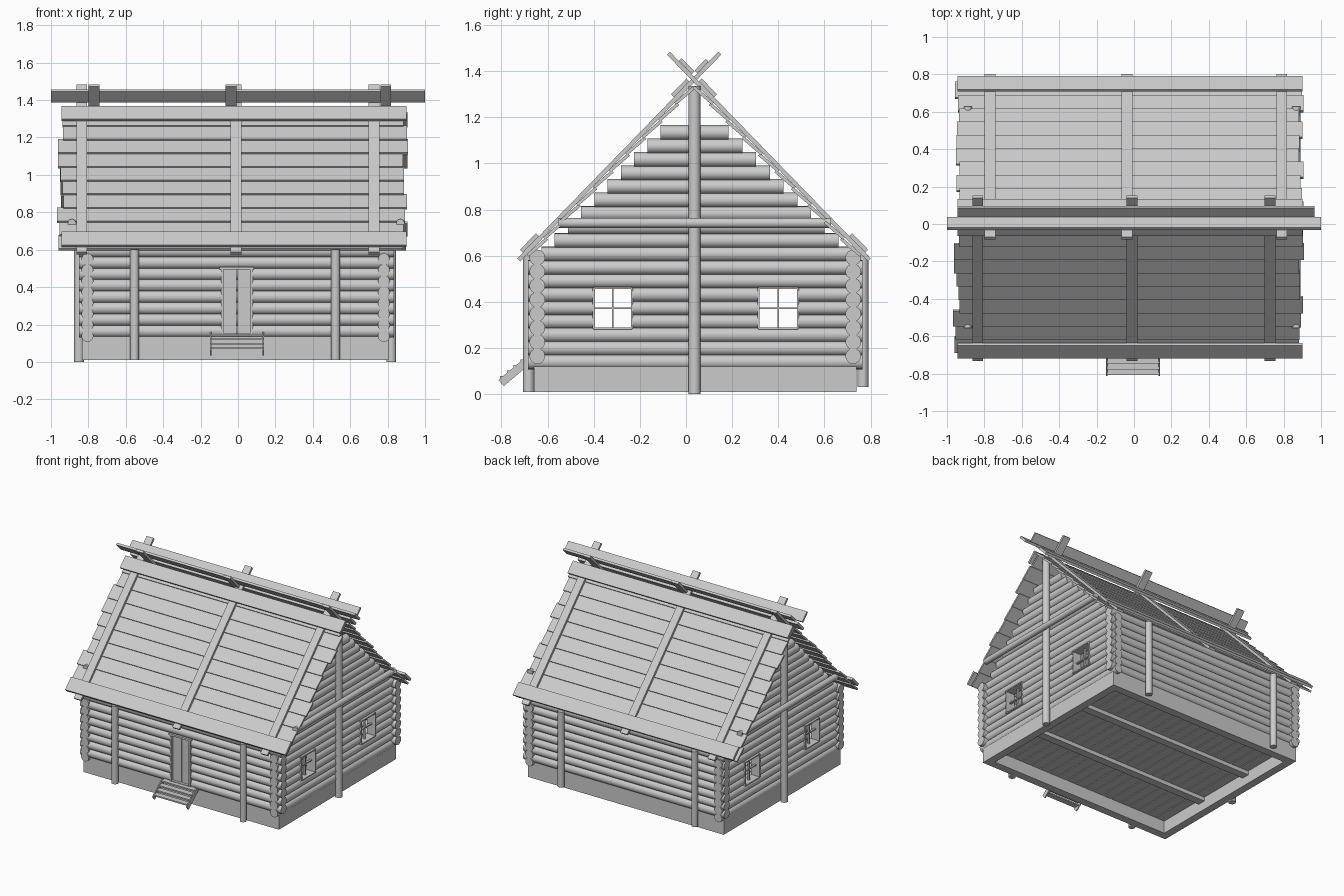
import bpy, bmesh, random
from math import radians, sin, cos, pi
from mathutils import Matrix, Vector

if "Cube" in bpy.data.objects:
    bpy.data.objects.remove(bpy.data.objects["Cube"])

random.seed(4)
parts = {}


def part(name):
    return parts.setdefault(name, bmesh.new())


def box(name, x, y, z, rot=0):
    """Box from (min, max) ranges, turned about the x axis."""
    c = [(r[0] + r[1]) / 2 for r in (x, y, z)]
    s = [r[1] - r[0] for r in (x, y, z)]
    m = Matrix.Translation(c) @ Matrix.Rotation(rot, 4, 'X') @ Matrix.Diagonal((*s, 1))
    bmesh.ops.create_cube(part(name), size=1, matrix=m)


def log(name, a, b, r, seg=16):
    """Round log between two points."""
    a, b = Vector(a), Vector(b)
    d = b - a
    m = Matrix.Translation((a + b) / 2) @ d.to_track_quat('Z', 'Y').to_matrix().to_4x4()
    bmesh.ops.create_cone(part(name), cap_ends=True, segments=seg, radius1=r,
                          radius2=r, depth=d.length, matrix=m)


X0, X1 = -0.805, 0.78      # side wall log axes
Y0, Y1 = -0.645, 0.725     # front and back wall log axes
PITCH = 0.0585
WINDOWS = ((-0.40, -0.235), (0.315, 0.485))

# foundation ring
for y in ((-0.66, -0.60), (0.68, 0.74)):
    box("foundation", (-0.835, 0.805), y, (0.01, 0.135))
for x in ((-0.835, -0.775), (0.745, 0.805)):
    box("foundation", x, (-0.60, 0.68), (0.01, 0.135))

# floor planks on two beams
for i in range(19):
    x = -0.775 + i * 0.08
    box("floor", (x, x + 0.074), (-0.62, 0.70), (0.105, 0.125))
for y in (-0.2, 0.27):
    box("floor_beams", (-0.78, 0.75), (y - 0.03, y + 0.03), (0.075, 0.105))

# side walls with stepped gables and window gaps
for x in (X0, X1):
    for k in range(18):
        z = 0.11 + PITCH * (k + 0.5)
        a, b = -0.685, 0.765
        if k >= 8:
            i = 17 - k
            a, b = -0.11 - 0.0575 * i, 0.185 + 0.0595 * i
        cuts = [a, b]
        if 3 <= k <= 5:
            cuts = [a, WINDOWS[0][0], WINDOWS[0][1], WINDOWS[1][0], WINDOWS[1][1], b]
        for p, q in zip(cuts[::2], cuts[1::2]):
            log("side_wall_logs", (x, p, z), (x, q, z), 0.032)

# front and back walls, with the door gap in front
for y in (Y0, Y1):
    for k in range(8):
        z = 0.165 + 0.061 * k
        cuts = [-0.85, 0.835]
        if y == Y0 and z < 0.5:
            cuts = [-0.85, -0.085, 0.075, 0.835]
        for p, q in zip(cuts[::2], cuts[1::2]):
            log("long_wall_logs", (p, y, z), (q, y, z), 0.034)

# windows: frame and glazing bars
for x in (X0, X1):
    for a, b in WINDOWS:
        lo, hi, t = 0.285, 0.46, 0.009
        xr, xb = (x - 0.036, x + 0.036), (x - 0.008, x + 0.008)
        c, m = (a + b) / 2, (lo + hi) / 2
        for y in (a, b):
            box("window_frames", xr, (y - t / 2, y + t / 2), (lo, hi))
        for z in (lo, hi):
            box("window_frames", xr, (a, b), (z - t / 2, z + t / 2))
        box("window_bars", xb, (c - 0.004, c + 0.004), (lo, hi))
        box("window_bars", xb, (a, b), (m - 0.004, m + 0.004))

# door with frame and brace
box("door", (-0.08, -0.008), (-0.665, -0.645), (0.15, 0.495))
box("door", (-0.004, 0.07), (-0.665, -0.645), (0.15, 0.495))
for x in (-0.085, 0.072):
    box("door_frame", (x - 0.007, x + 0.007), (-0.685, -0.62), (0.15, 0.50))
box("door_frame", (-0.10, 0.085), (-0.687, -0.62), (0.495, 0.508))
box("door_frame", (-0.092, 0.08), (-0.685, -0.62), (0.14, 0.153))

# steps
for x in (-0.147, 0.136):
    box("step_sides", (x - 0.004, x + 0.004), (-0.82, -0.665), (0.08, 0.115), radians(40))
for i in range(4):
    y, z = -0.785 + 0.03 * i, 0.068 + 0.024 * i
    box("step_treads", (-0.145, 0.135), (y - 0.022, y + 0.022), (z, z + 0.01))

# posts and gable cross beams
for x in (-0.553, 0.522):
    log("eave_posts", (x, -0.682, 0.01), (x, -0.682, 0.60), 0.024)
for x in (-0.61, 0.51):
    log("eave_posts", (x, 0.767, 0.03), (x, 0.767, 0.60), 0.024)
for x, xb in ((-0.85, -0.888), (0.82, 0.868)):
    log("gable_posts", (x, 0.037, 0), (x, 0.037, 1.335), 0.026)
    log("gable_beams", (xb, -0.555, 0.742), (xb, 0.628, 0.742), 0.022)

# roof
PIT = radians(45.8)
CY = 0.035


def roof_board(name, side, x, s, off, t, tilt=0):
    """Board on a slope: s is the range up from the eave, off its height above the battens."""
    sc, w = (s[0] + s[1]) / 2, s[1] - s[0]
    y = -0.725 + sc * cos(PIT) - off * sin(PIT)
    z = 0.582 + sc * sin(PIT) + off * cos(PIT)
    if side > 0:
        y = 2 * CY - y
    ang = (PIT - tilt) * -side
    box(name, x, (y - w / 2, y + w / 2), (z - t / 2, z + t / 2), ang)


BATTENS = {-1: (-0.835, -0.01, 0.728), 1: (-0.77, -0.038, 0.79)}
for side in (-1, 1):
    for x in BATTENS[side]:
        roof_board("roof_battens", side, (x - 0.029, x + 0.029), (0, 1.25), 0, 0.018)
    for i in range(10):
        s = 0.045 + i * 0.102
        xa = -0.945 + random.uniform(-0.025, 0.015)
        xb = 0.895 + random.uniform(-0.015, 0.015)
        roof_board("roof_planks", side, (xa, xb), (s - 0.004, s + 0.106), -0.019, 0.014, radians(5))
    # wide holding boards at eave and ridge
    roof_board("eave_boards", side, (-0.945, 0.90), (0.035, 0.135), 0.018, 0.018)
    roof_board("upper_boards", side, (-0.945, 0.90), (0.975, 1.07), 0.018, 0.018)
# ridge trough resting in the crossed battens
roof_board("ridge_boards", -1, (-0.945, 0.965), (1.12, 1.19), 0.018, 0.016)
roof_board("ridge_boards", 1, (-1.0, 1.0), (1.115, 1.195), 0.018, 0.016)

# finish meshes
for name, bm in parts.items():
    me = bpy.data.meshes.new(name)
    bm.to_mesh(me)
    bm.free()
    ob = bpy.data.objects.new(name, me)
    bpy.context.collection.objects.link(ob)
    if "log" in name or "post" in name or name == "gable_beams":
        bpy.ops.object.select_all(action='DESELECT')
        ob.select_set(True)
        bpy.context.view_layer.objects.active = ob
        bpy.ops.object.shade_smooth_by_angle(angle=radians(40))
